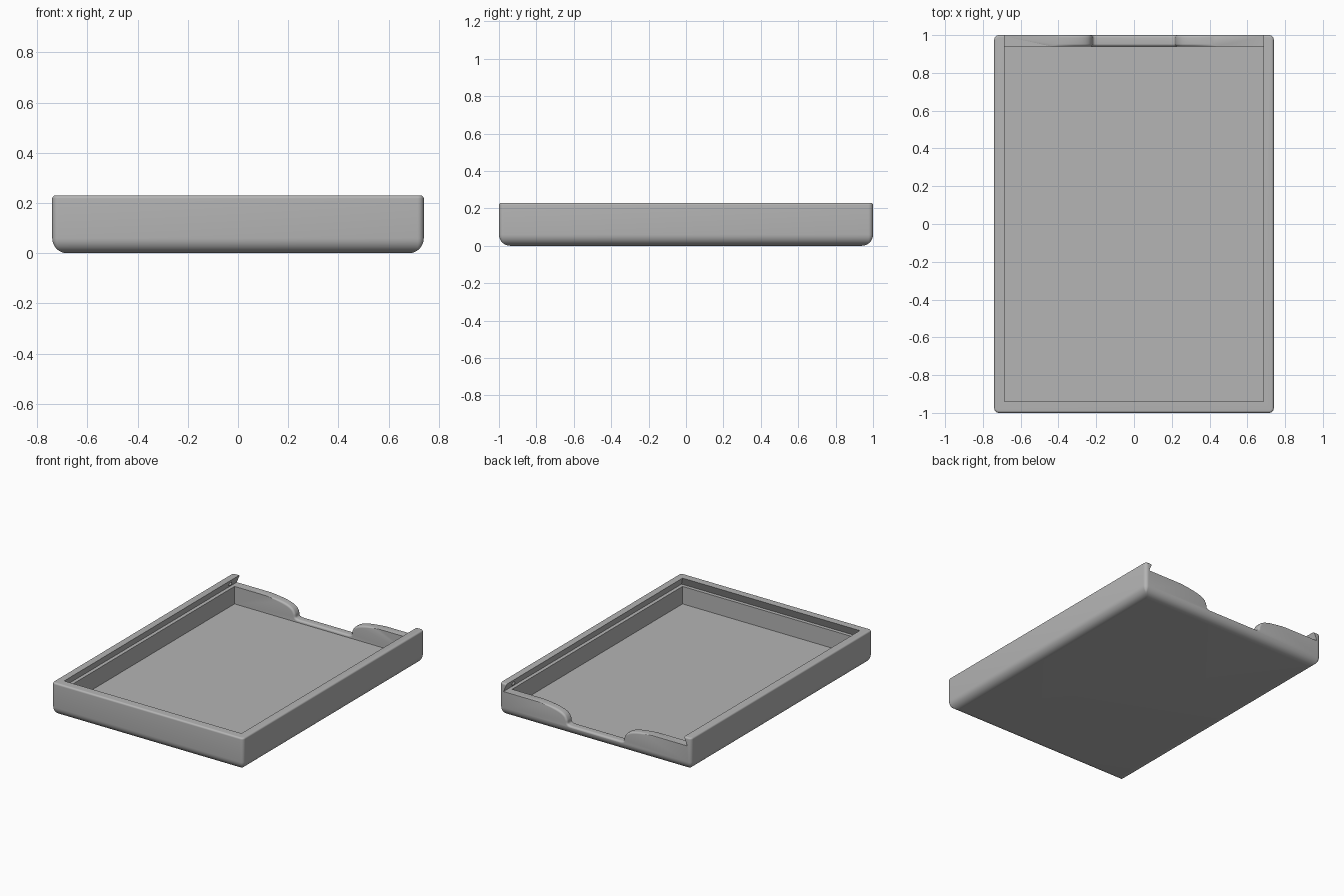
import bpy, bmesh, math
from mathutils import Vector
from mathutils.geometry import interpolate_bezier

cube = bpy.data.objects.get("Cube")
if cube:
    bpy.data.objects.remove(cube, do_unlink=True)

W, L, H = 0.74, 1.0, 0.23            # half width, half length, height
IN_X, IN_Y = 0.685, 0.94             # half size of the cavity
FLOOR, LEDGE = 0.05, 0.172           # cavity floor, lid ledge

grey = bpy.data.materials.new("plain_grey")
grey.use_nodes = True
colour = (0.46, 0.46, 0.46, 1)
grey.diffuse_color = colour
grey.node_tree.nodes["Principled BSDF"].inputs["Base Color"].default_value = colour


def loft(name, rings):
    """Closed solid through rings of equal point count."""
    bm = bmesh.new()
    rows = [[bm.verts.new(p) for p in ring] for ring in rings]
    n = len(rows[0])
    for a, b in zip(rows, rows[1:]):
        for i in range(n):
            j = (i + 1) % n
            bm.faces.new((a[i], a[j], b[j], b[i]))
    bm.faces.new(rows[0][::-1])
    bm.faces.new(rows[-1])
    bmesh.ops.recalc_face_normals(bm, faces=bm.faces)
    mesh = bpy.data.meshes.new(name)
    bm.to_mesh(mesh)
    bm.free()
    mesh.materials.append(grey)
    obj = bpy.data.objects.new(name, mesh)
    bpy.context.collection.objects.link(obj)
    return obj


def rounded_rect(hx, hy, r, z, steps=6):
    pts = []
    for k, (sx, sy) in enumerate([(1, 1), (-1, 1), (-1, -1), (1, -1)]):
        for i in range(steps + 1):
            a = math.pi / 2 * (k + i / steps)
            pts.append((sx * (hx - r) + r * math.cos(a), sy * (hy - r) + r * math.sin(a), z))
    return pts


def rect(x, y0, y1, z):
    return [(-x, y0, z), (x, y0, z), (x, y1, z), (-x, y1, z)]


def cut(obj, cutter):
    cutter.hide_render = True
    mod = obj.modifiers.new("cut", 'BOOLEAN')
    mod.operation, mod.solver, mod.object = 'DIFFERENCE', 'EXACT', cutter
    bpy.context.view_layer.objects.active = obj
    bpy.ops.object.modifier_apply(modifier=mod.name)
    bpy.data.objects.remove(cutter, do_unlink=True)


# Outer body: wide fillet underneath, small fillet on the rim
levels = []
for r, base, sign in ((0.06, 0, 1), (0.012, H, -1)):
    arc = [math.pi / 2 * i / 8 for i in range(9)]
    part = [(r * (1 - math.sin(a)), base + sign * r * (1 - math.cos(a))) for a in arc]
    levels += part if sign > 0 else part[::-1]
tray = loft("box_tray", [rounded_rect(W - i, L - i, max(0.025 - i, 0.006), z)
                         for i, z in levels])

# Cavity
cut(tray, loft("cavity_cutter", [rect(IN_X, -IN_Y, IN_Y, z) for z in (FLOOR, 0.2)]))

# Dovetail track for a sliding lid, open at the back
under = 0.025
top = H + 0.02
lean = under * (top - LEDGE) / (H - LEDGE)
cut(tray, loft("lid_track_cutter", [
    rect(IN_X + under, -IN_Y - under, 1.1, LEDGE),
    rect(IN_X + under - lean, -IN_Y - under + lean, 1.1, top)]))

# Finger scoop in the back wall, with softened edges
def bezier(*pts):
    a, b, c, d = [Vector((x, 0, z)) for x, z in pts]
    return interpolate_bezier(a, b, c, d, 12)

half = bezier((0.18, 0.068), (0.235, 0.068), (0.21, 0.085), (0.225, 0.11))
half += bezier((0.225, 0.11), (0.24, 0.16), (0.35, 0.172), (0.46, 0.174))[1:]
profile = [Vector((-p.x, 0, p.z)) for p in reversed(half)] + half


def scoop_ring(y, offset):
    pts = []
    for i, p in enumerate(profile):
        t = (profile[min(i + 1, len(profile) - 1)] - profile[max(i - 1, 0)]).normalized()
        fade = min(1, (0.46 - abs(p.x)) / 0.15)
        pts.append(p + Vector((t.z, 0, -t.x)) * offset * fade + Vector((0, y, 0)))
    return pts + [(0.46, y, 0.3), (-0.46, y, 0.3)]


R = 0.014
soft = [(R * (1 - math.cos(a)), R * (1 - math.sin(a)))
        for a in [math.pi / 2 * i / 6 for i in range(7)]]
rings = [scoop_ring(IN_Y - 0.01, R)]
rings += [scoop_ring(IN_Y + d, o) for d, o in soft]
rings += [scoop_ring(L - d, o) for d, o in reversed(soft)]
rings.append(scoop_ring(L + 0.02, R))
cut(tray, loft("scoop_cutter", rings))

# Small lid catches inside the track
catches = []
for side, name in ((1, "left_lid_catch"), (-1, "right_lid_catch")):
    bpy.ops.mesh.primitive_uv_sphere_add(segments=16, ring_count=10, radius=0.014,
                                         location=(side * 0.701, 0.91, 0.198))
    ball = bpy.context.object
    ball.name = name
    ball.data.materials.append(grey)
    catches.append(ball)

bpy.ops.object.select_all(action='DESELECT')
for obj in [tray] + catches:
    obj.select_set(True)
bpy.context.view_layer.objects.active = tray
bpy.ops.object.shade_smooth_by_angle(angle=math.radians(30))
